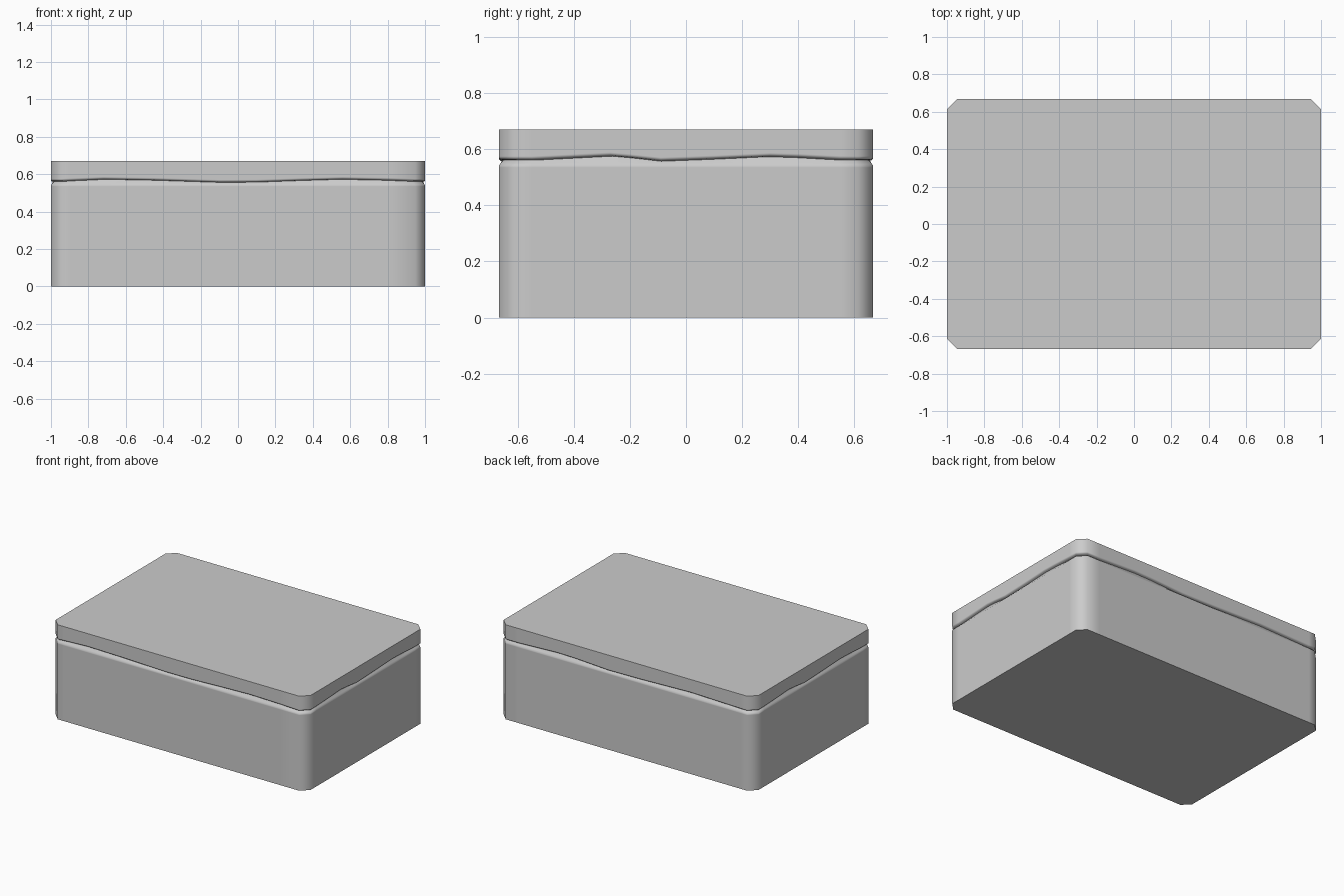
import bpy, bmesh, math

if "Cube" in bpy.data.objects:
    bpy.data.objects.remove(bpy.data.objects["Cube"])

HX, HY, CH, TOP = 1.0, 0.667, 0.053, 0.67

# Seam heights along each side: (position along side, z)
front = [(-0.947, .564), (-0.9, .567), (-0.72, .575), (-0.45, .570), (-0.1, .559),
         (0.1, .560), (0.35, .569), (0.56, .575), (0.8, .570), (0.947, .564)]
right = [(-0.614, .564), (-0.55, .564), (-0.27, .578), (-0.2, .572), (-0.09, .560),
         (0.1, .567), (0.3, .576), (0.4, .573), (0.55, .565), (0.614, .564)]
back = [(0.947, .564), (0.85, .564), (0.55, .577), (0.4, .574), (0.15, .560),
        (-0.1, .563), (-0.5, .575), (-0.7, .570), (-0.9, .565), (-0.947, .564)]

# Outline running counter-clockwise, each point with its seam height
outline = ([(x, -HY, z) for x, z in front] + [(HX, y, z) for y, z in right]
           + [(x, HY, z) for x, z in back] + [(-HX, -y, z) for y, z in right])


def loft(name, levels, cap_first, cap_last):
    """levels: (inset, function giving z from seam height)"""
    bm = bmesh.new()
    rings = []
    for inset, height in levels:
        sx, sy = (HX - inset) / HX, (HY - inset) / HY
        rings.append([bm.verts.new((x * sx, y * sy, height(s))) for x, y, s in outline])
    n = len(outline)
    for a, b in zip(rings, rings[1:]):
        for i in range(n):
            j = (i + 1) % n
            bm.faces.new((a[i], a[j], b[j], b[i]))
    if cap_first:
        bm.faces.new(rings[0][::-1])
    if cap_last:
        bm.faces.new(rings[-1])
    mesh = bpy.data.meshes.new(name)
    bm.to_mesh(mesh)
    bm.free()
    obj = bpy.data.objects.new(name, mesh)
    bpy.context.collection.objects.link(obj)
    bpy.ops.object.select_all(action='DESELECT')
    obj.select_set(True)
    bpy.context.view_layer.objects.active = obj
    bpy.ops.object.shade_smooth_by_angle(angle=math.radians(50))
    return obj


# Lower block with a softened upper rim
loft("lower_block", [(0, lambda s: 0), (0, lambda s: .535), (0, lambda s: .541),
                     (.006, lambda s: .550), (.018, lambda s: s - .003)], True, False)

# Upper layer with a wavy undercut bottom edge
loft("upper_layer", [(.018, lambda s: s - .003), (.006, lambda s: s),
                     (0, lambda s: s + .006), (0, lambda s: s + .011),
                     (0, lambda s: TOP)], False, True)
